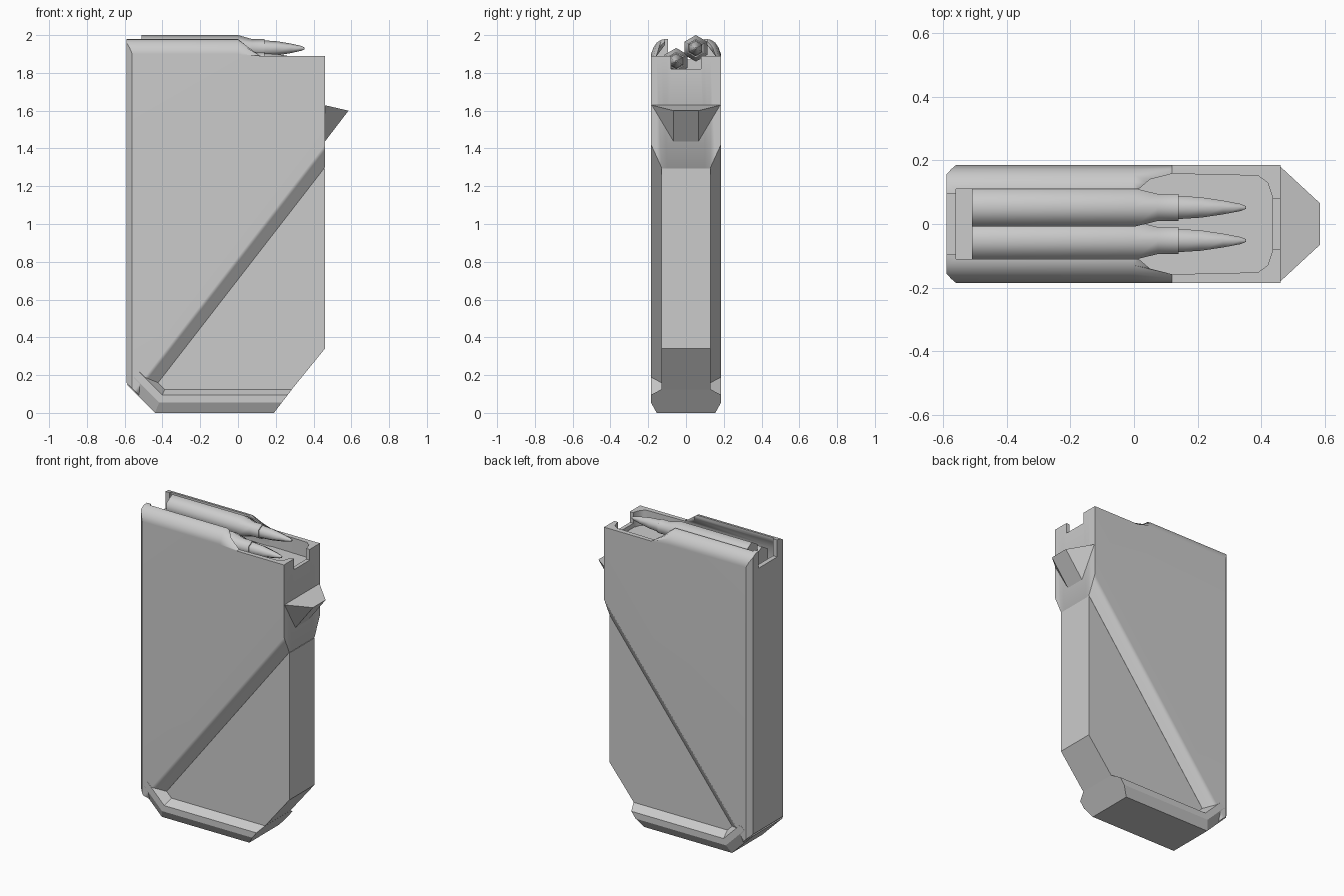
import bpy, bmesh
from math import radians, sin, cos, pi

if "Cube" in bpy.data.objects:
    bpy.data.objects.remove(bpy.data.objects["Cube"])


def loft(name, rings, smooth=None):
    """Bridge equal-length rings of points and cap both ends."""
    bm = bmesh.new()
    vr = [[bm.verts.new(p) for p in r] for r in rings]
    n = len(rings[0])
    for a, b in zip(vr, vr[1:]):
        for i in range(n):
            j = (i + 1) % n
            bm.faces.new((a[i], a[j], b[j], b[i]))
    bm.faces.new(vr[0][::-1])
    bm.faces.new(vr[-1])
    bmesh.ops.recalc_face_normals(bm, faces=bm.faces)
    me = bpy.data.meshes.new(name)
    bm.to_mesh(me)
    bm.free()
    ob = bpy.data.objects.new(name, me)
    bpy.context.collection.objects.link(ob)
    if smooth:
        shade(ob, smooth)
    return ob


def activate(ob):
    bpy.ops.object.select_all(action='DESELECT')
    ob.select_set(True)
    bpy.context.view_layer.objects.active = ob


def shade(ob, angle):
    activate(ob)
    bpy.ops.object.shade_smooth_by_angle(angle=radians(angle))


def cut(ob, cutter):
    m = ob.modifiers.new("cut", 'BOOLEAN')
    m.operation = 'DIFFERENCE'
    m.solver = 'EXACT'
    m.object = cutter
    activate(ob)
    bpy.ops.object.modifier_apply(modifier=m.name)
    bpy.data.objects.remove(cutter, do_unlink=True)


def box(name, x0, x1, hy, z0, z1):
    return loft(name, [[(x, -hy, z0), (x, hy, z0), (x, hy, z1), (x, -hy, z1)] for x in (x0, x1)])


# Main casing: side profiles lofted across the width (y, rear x, lip z, diagonal z at front)
def casing_ring(y, rx, top, zd):
    k = 1.291
    xb = (-0.43 - zd + k * 0.46) / (1 + k)
    pts = [(rx, -0.43 - rx), (rx, top), (0.0, top), (0.12, 1.89),
           (0.46, 1.89), (0.46, zd), (xb, -0.43 - xb)]
    return [(x, y, z) for x, z in pts]


half = [(0.185, -0.56, 1.90, 1.42), (0.172, -0.575, 1.935, 1.392),
        (0.155, -0.59, 1.96, 1.355), (0.13, -0.59, 1.976, 1.30), (0.10, -0.59, 1.98, 1.30)]
rings = [casing_ring(-y, *r) for y, *r in half] + [casing_ring(y, *r) for y, *r in half[::-1]]
casing = loft("casing", rings)

# Hollow under the feed lips
sec = [(0.11, 2.1), (0.11, 1.95), (0.155, 1.89), (0.155, 1.79)]
sec = sec + [(-y, z) for y, z in sec[::-1]]
cut(casing, loft("lip_cutter", [[(x, y, z) for y, z in sec] for x in (-0.56, 0.13)]))

# Open front well with clipped corners
well = [(0.015, 0.11), (0.05, 0.14), (0.12, 0.158), (0.39, 0.152), (0.42, 0.13), (0.435, 0.085)]
well = well + [(x, -y) for x, y in well[::-1]]
cut(casing, loft("well_cutter", [[(x, y, z) for x, y in well] for z in (1.792, 2.1)]))

# Notches in front and rear walls
cut(casing, box("front_notch", 0.40, 0.5, 0.08, 1.82, 2.1))
cut(casing, box("rear_notch", -0.65, -0.53, 0.095, 1.87, 2.1))
shade(casing, 40)
wn = casing.modifiers.new("weighted", 'WEIGHTED_NORMAL')
wn.keep_sharp = True

# Narrower lower shell below the diagonal
shell = [(-0.45, 0.09), (0.257, 0.09), (0.46, 0.34), (0.46, 1.295), (0.40, 1.28), (-0.45, 0.18)]
loft("lower_shell", [[(x, y, z) for x, z in shell] for y in (-0.129, 0.129)])

# Base plate: chamfered section swept along the bottom and up the rear corner
sec = [(0.155, 0.0), (0.186, 0.055), (0.186, 0.095), (0.13, 0.125)]
sec = sec + [(-y, d) for y, d in sec[::-1]]
loft("base_plate", [
    [(0.19 + 0.77 * d, y, d) for y, d in sec],
    [(-0.44 + 0.414 * d, y, d) for y, d in sec],
    [(-0.588 + 0.707 * d, y, 0.148 + 0.707 * d) for y, d in sec]])

# Wedge-shaped front catch
loft("front_catch", [
    [(0.455, s * 0.185, 1.63), (0.585, s * 0.065, 1.60), (0.455, s * 0.065, 1.43)] for s in (-1, 1)])

# Two staggered six-sided cartridges
stations = [(-0.51, 0.07), (0.0, 0.07), (0.075, 0.049), (0.14, 0.049), (0.14, 0.042),
            (0.21, 0.037), (0.28, 0.025), (0.335, 0.013), (0.352, 0.005)]
for name, cy, cz in (("upper_cartridge", 0.052, 1.93), ("lower_cartridge", -0.052, 1.862)):
    loft(name, [[(x, cy + r * sin(i * pi / 3), cz + r * cos(i * pi / 3)) for i in range(6)]
                for x, r in stations], 65)
